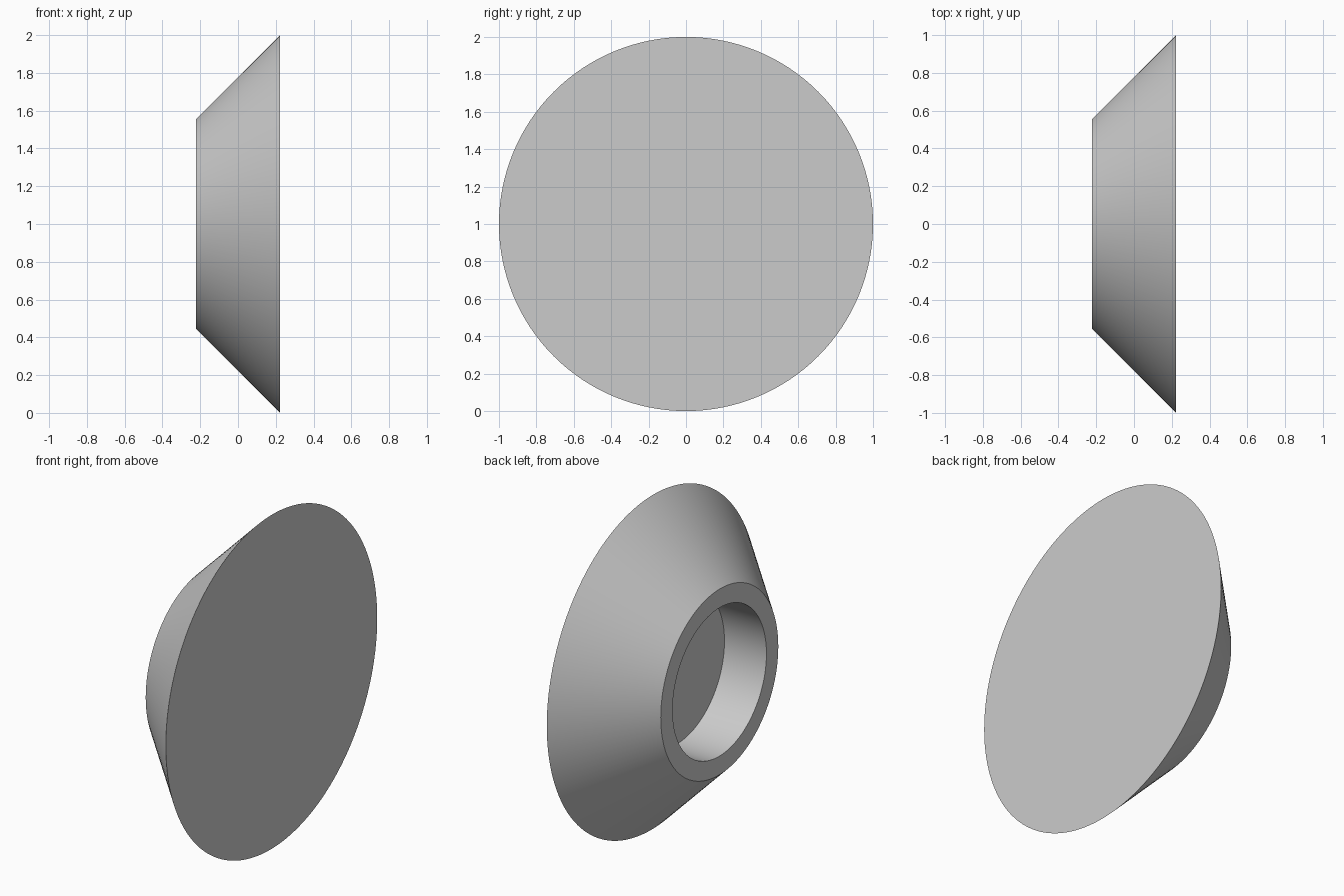
import bpy
import bmesh
import math
from mathutils import Matrix, Vector

cube = bpy.data.objects.get("Cube")
if cube:
    bpy.data.objects.remove(cube, do_unlink=True)

SEGMENTS = 128
HALF_WIDTH = 0.222
FLOOR_X = 0.056

# Plain grey material
grey = bpy.data.materials.new("light_grey")
grey.use_nodes = True
colour = (0.6, 0.6, 0.6, 1.0)
grey.diffuse_color = colour
grey.node_tree.nodes["Principled BSDF"].inputs["Base Color"].default_value = colour

# Half section as (x, radius): wide face, sloped side, rim, bore, recess floor
profile = [
    (HALF_WIDTH, 0.0),
    (HALF_WIDTH, 1.0),
    (-HALF_WIDTH, 0.556),
    (-HALF_WIDTH, 0.444),
    (FLOOR_X, 0.444),
    (FLOOR_X, 0.0),
]

# Turn the section around the x axis
bm = bmesh.new()
verts = [bm.verts.new((x, 0, r)) for x, r in profile]
edges = [bm.edges.new(pair) for pair in zip(verts, verts[1:])]
bmesh.ops.spin(bm, geom=verts + edges, cent=(0, 0, 0), axis=(1, 0, 0),
               angle=math.tau, steps=SEGMENTS, use_merge=True)
bmesh.ops.remove_doubles(bm, verts=bm.verts, dist=0.0001)
bmesh.ops.recalc_face_normals(bm, faces=bm.faces)
bmesh.ops.transform(bm, matrix=Matrix.Translation(Vector((0, 0, 1))), verts=bm.verts)

mesh = bpy.data.meshes.new("recessed_cone_disc")
bm.to_mesh(mesh)
bm.free()
mesh.materials.append(grey)
disc = bpy.data.objects.new("recessed_cone_disc", mesh)
bpy.context.collection.objects.link(disc)

# Smooth round walls with crisp rims
bpy.ops.object.select_all(action='DESELECT')
disc.select_set(True)
bpy.context.view_layer.objects.active = disc
bpy.ops.object.shade_smooth_by_angle(angle=math.radians(30))
